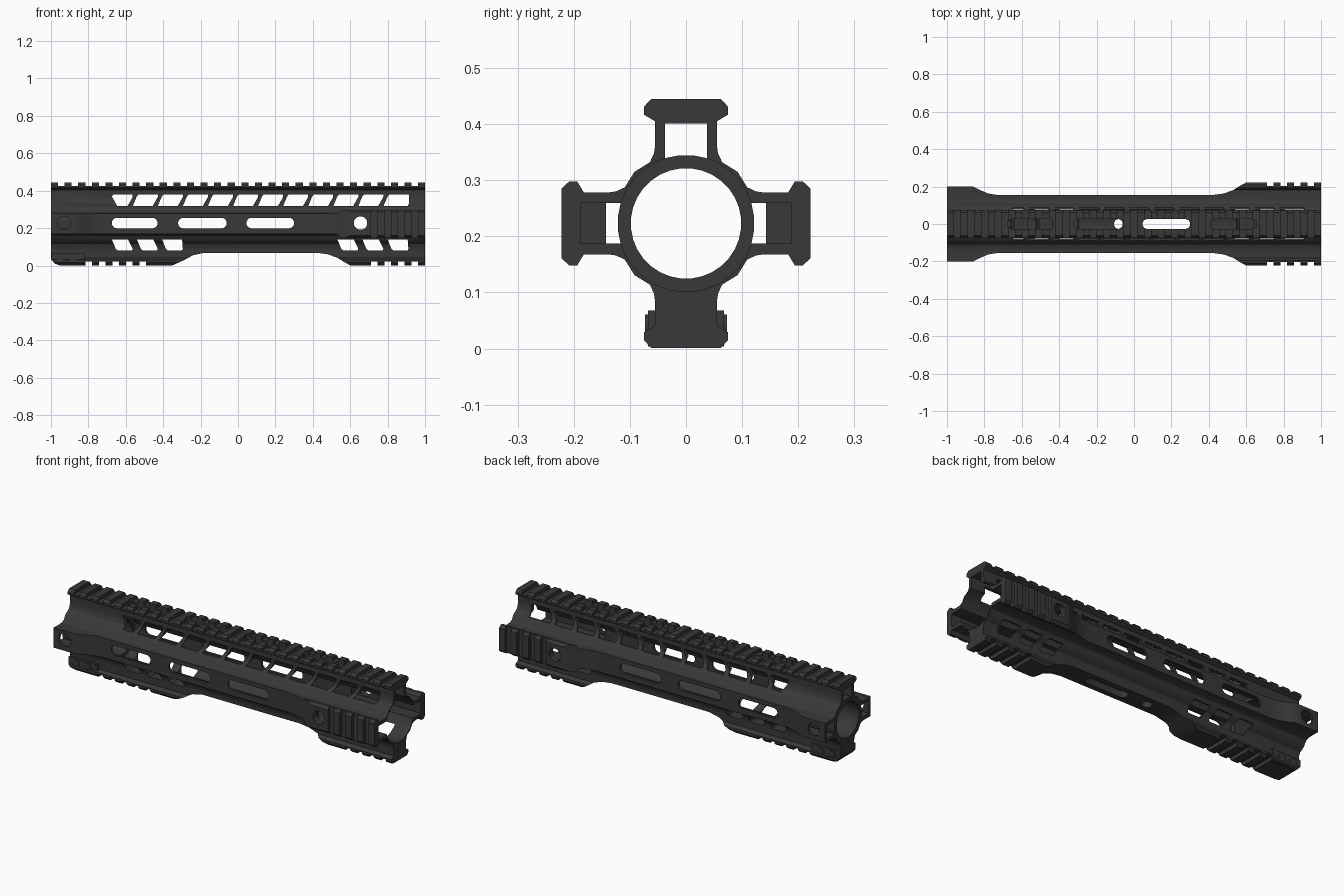
import bpy, bmesh
from math import cos, sin, pi

if "Cube" in bpy.data.objects:
    bpy.data.objects.remove(bpy.data.objects["Cube"], do_unlink=True)

CZ = 0.223            # height of the bore axis
PITCH, TOOTH = 0.0727, 0.038

black = bpy.data.materials.new("matte_black")
black.use_nodes = True
COLOR = (0.04, 0.04, 0.04, 1)
black.diffuse_color = COLOR
bsdf = next(n for n in black.node_tree.nodes if n.type == 'BSDF_PRINCIPLED')
bsdf.inputs["Base Color"].default_value = COLOR
bsdf.inputs["Roughness"].default_value = 0.6


def prism(bm, pts, axis, a, b):
    """Extrude a 2D outline along an axis from a to b."""
    def place(u, v, t):
        return {'x': (t, u, v), 'y': (u, t, v), 'z': (u, v, t)}[axis]
    low = [bm.verts.new(place(u, v, a)) for u, v in pts]
    high = [bm.verts.new(place(u, v, b)) for u, v in pts]
    bm.faces.new(low)
    bm.faces.new(high)
    n = len(pts)
    for i in range(n):
        j = (i + 1) % n
        bm.faces.new((low[i], low[j], high[j], high[i]))


def rect(u0, u1, v0, v1):
    return [(u0, v0), (u1, v0), (u1, v1), (u0, v1)]


def stadium(u0, u1, c, r, n=12):
    """Round-ended slot outline; a circle when u1 - u0 is 2r."""
    pts = []
    for k in range(2 * n):
        t = (k + 0.5) * pi / n - pi / 2
        mid = u1 - r if k < n else u0 + r
        pts.append((mid + r * cos(t), c + r * sin(t)))
    return pts


def disc(u, v, r, n=12):
    return stadium(u - r, u + r, v, r, n)


def make(name, bm):
    bmesh.ops.recalc_face_normals(bm, faces=bm.faces)
    me = bpy.data.meshes.new(name)
    bm.to_mesh(me)
    bm.free()
    me.materials.append(black)
    ob = bpy.data.objects.new(name, me)
    bpy.context.scene.collection.objects.link(ob)
    return ob


def smooth(ob):
    bpy.ops.object.select_all(action='DESELECT')
    ob.select_set(True)
    bpy.context.view_layer.objects.active = ob
    bpy.ops.object.shade_smooth_by_angle(angle=0.5)


# Four-armed cross-section, one half arm turned and mirrored
half = [(.0645, .109), (.057, .125), (.055, .14), (.055, .182),
        (.075, .194), (.075, .208), (.062, .222)]
arm = [(.092, .092)] + half + [(-w, d) for w, d in reversed(half)]
outline = []
for c, s in ((1, 0), (0, 1), (-1, 0), (0, -1)):
    outline += [(w * c - d * s, CZ + w * s + d * c) for w, d in arm]
bm = bmesh.new()
prism(bm, outline, 'x', -1, 1)
body = make("handguard_body", bm)

cutters = []


def cut(bm):
    tool = make("cutter", bm)
    tool.hide_render = True
    cutters.append(tool)
    mod = body.modifiers.new("cut", 'BOOLEAN')
    mod.operation, mod.solver, mod.object = 'DIFFERENCE', 'EXACT', tool


# Slim waist on both sides and underneath
bm = bmesh.new()
ramp_front = [(.42, .155), (.48, .163), (.53, .181), (.57, .206), (.6, .222)]
ramp_side = [(-.86, .2), (-.82, .18), (-.78, .163), (-.73, .155)]
ramp_under = [(-.35, .222), (-.29, .195), (-.24, .168), (-.18, .155)]
side = [(-1.1, .2)] + ramp_side + ramp_front + [(.6, .3), (-1.1, .3)]
for s in (-1, 1):
    prism(bm, [(x, s * y) for x, y in side], 'z', CZ - .085, CZ + .085)
under = ramp_under + ramp_front + [(.6, .3), (-.35, .3)]
prism(bm, [(x, CZ - d) for x, d in under], 'y', -.09, .09)
cut(bm)

# Remove the rail lips beside the rear lugs, round the rear lower corner
bm = bmesh.new()
for sy in (-1, 1):
    for sz in (-1, 1):
        prism(bm, rect(sy * .178, sy * .25, CZ + sz * .0555, CZ + sz * .09),
              'x', -1.1, -.7)
prism(bm, [(-1.1, -.1), (-.95, -.1), (-.95, 0), (-.98, .01), (-1, .035), (-1.1, .035)],
      'y', -.1, .1)
cut(bm)

# Round bore
bm = bmesh.new()
prism(bm, disc(0, CZ, .122, 16), 'x', -1.1, 1.1)
cut(bm)

# Channels inside the top and side arms
bm = bmesh.new()
prism(bm, rect(-.037, .037, CZ + .1, CZ + .178), 'x', -1.1, 1.1)
hollow = [(-1.1, .09), (1.1, .09), (1.1, .187), (.6, .187), (.6, .143),
          (-.86, .143), (-.86, .187), (-1.1, .187)]
for s in (-1, 1):
    prism(bm, [(x, s * y) for x, y in hollow], 'z', CZ - .036, CZ + .036)
cut(bm)

# Slanted vents, long side slots, rail slots and round holes
bm = bmesh.new()
for k in range(12):
    x = -.675 + k * .134
    left = .03 if k == 0 else -.022
    right = 0 if k == 11 else -.022
    prism(bm, [(x + left, .317), (x + .108 + right, .317), (x + .114, .328),
               (x + .116, .379), (x + .008, .379), (x, .366)] if k == 11 else
          [(x + left, .317), (x + .106 + right, .317), (x + .112, .366),
           (x + .112, .379), (x + .008, .379), (x, .37)], 'y', -.3, .3)
    if k < 3 or k > 8:
        end = .108 if k in (2, 11) else .087
        prism(bm, [(x, .14), (x + end, .14), (x + .112, .09), (x + .108, .08),
                   (x + .033, .08), (x + .022, .088)], 'y', -.3, .3)
slots = [(-.675, -.43), (-.32, -.06), (.045, .3)]
for x0, x1 in slots:
    prism(bm, stadium(x0, x1, CZ + .004, .028), 'y', -.3, .3)
for x0, x1 in slots + [(.41, .655)]:
    prism(bm, stadium(x0, x1, 0, .026), 'z', CZ + .165, .6)
prism(bm, stadium(.045, .3, 0, .026), 'z', -.1, .12)
prism(bm, disc(-.08, 0, .027), 'z', -.1, .12)
prism(bm, disc(.655, CZ + .004, .036), 'y', -.3, .3)
prism(bm, disc(-.93, CZ + .004, .036), 'y', -.3, .3)
cut(bm)

# Gaps between rail teeth on all four rails
bm = bmesh.new()
for k in range(27):
    x0 = -1 + TOOTH + k * PITCH
    x1 = x0 + PITCH - TOOTH
    prism(bm, rect(x0, x1, CZ + .202, .5), 'y', -.1, .1)
    if k >= 23:
        for s in (-1, 1):
            prism(bm, rect(x0, x1, s * .202, s * .3), 'z', CZ - .09, CZ + .09)
    if k >= 23 or 2 <= k <= 6:
        prism(bm, rect(x0, x1, -.1, CZ - .202), 'y', -.1, .1)
cut(bm)

# Bake the cuts and drop the cutters
bpy.context.view_layer.update()
graph = bpy.context.evaluated_depsgraph_get()
baked = bpy.data.meshes.new_from_object(body.evaluated_get(graph))
body.modifiers.clear()
body.data = baked
baked.materials.clear()
baked.materials.append(black)
for tool in cutters:
    bpy.data.objects.remove(tool, do_unlink=True)
smooth(body)

# Rear sleeve inside the bore
bm = bmesh.new()
outer, inner = disc(0, CZ, .122, 16), disc(0, CZ, .0985, 16)
rings = [[bm.verts.new((x, y, z)) for y, z in pts]
         for x, pts in ((-1, outer), (-.72, outer), (-.72, inner), (-1, inner))]
for r in range(4):
    a, b = rings[r], rings[(r + 1) % 4]
    for i in range(len(a)):
        j = (i + 1) % len(a)
        bm.faces.new((a[i], a[j], b[j], b[i]))
smooth(make("rear_sleeve", bm))

# Clamp block under the rear end, with two screws on each side
bm = bmesh.new()
prism(bm, [(-.95, .004), (-.82, .004), (-.82, .068), (-.998, .068), (-.998, .035),
           (-.98, .012)], 'y', -.068, .068)
make("clamp_block", bm)
bm = bmesh.new()
for s in (-1, 1):
    for x in (-.952, -.88):
        prism(bm, disc(x, .04, .021), 'y', s * .066, s * .073)
smooth(make("clamp_screws", bm))
